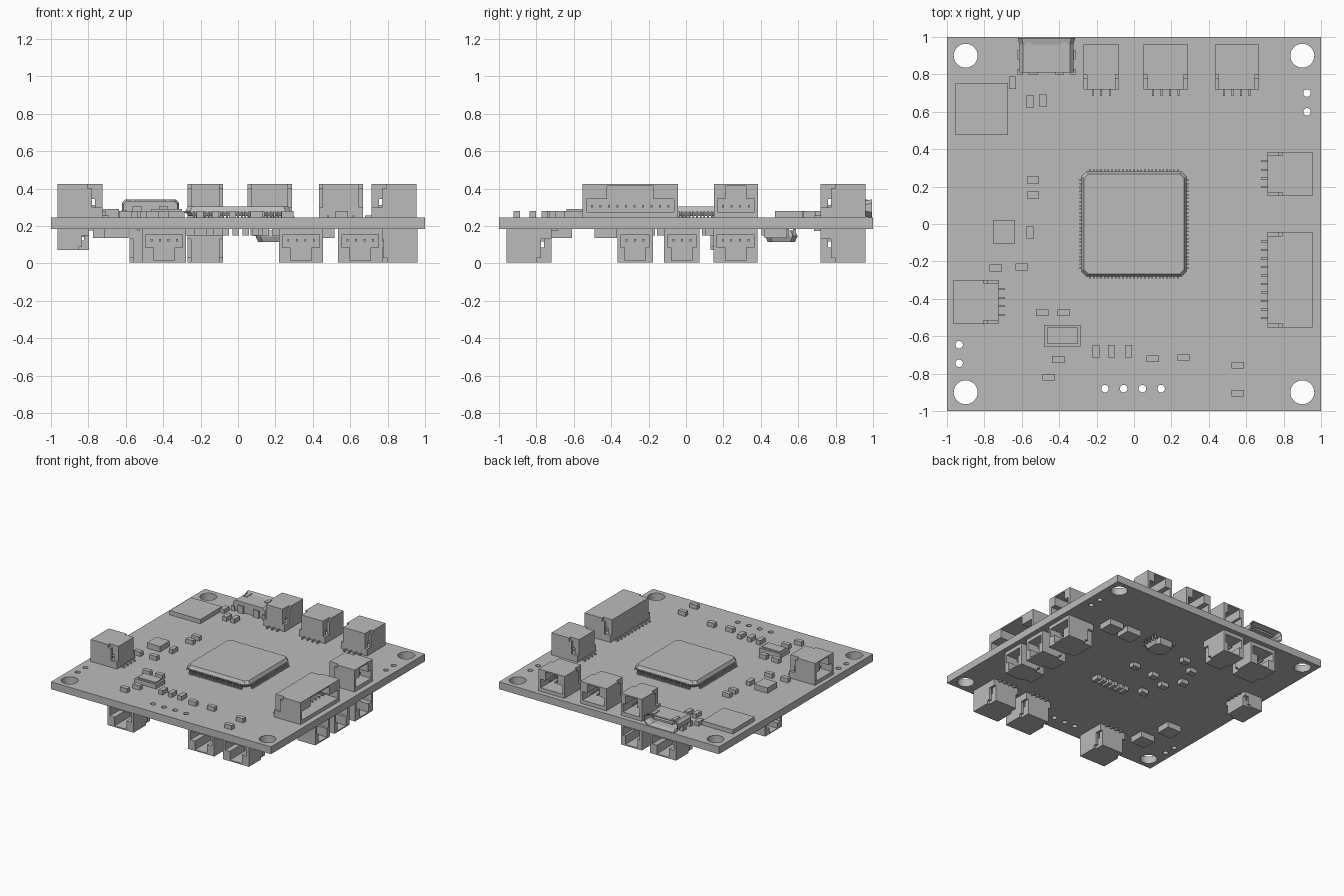
import bpy, bmesh
from math import pi, radians
from mathutils import Matrix, Vector

if "Cube" in bpy.data.objects:
    bpy.data.objects.remove(bpy.data.objects["Cube"])

TOP, BOTTOM = 0.245, 0.185

grey = bpy.data.materials.new("plain_grey")
grey.use_nodes = True
grey.diffuse_color = (0.5, 0.5, 0.5, 1)
grey.node_tree.nodes["Principled BSDF"].inputs["Base Color"].default_value = (0.5, 0.5, 0.5, 1)


def box(bm, x0, x1, y0, y1, z0, z1):
    mid = Vector(((x0 + x1) / 2, (y0 + y1) / 2, (z0 + z1) / 2))
    size = Matrix.Diagonal((x1 - x0, y1 - y0, z1 - z0, 1))
    bmesh.ops.create_cube(bm, size=1, matrix=Matrix.Translation(mid) @ size)


def loft(bm, rings):
    """Skin a row of point rings and cap both ends."""
    loops = [[bm.verts.new(p) for p in ring] for ring in rings]
    n = len(loops[0])
    for a, b in zip(loops, loops[1:]):
        for i in range(n):
            bm.faces.new((a[i], a[(i + 1) % n], b[(i + 1) % n], b[i]))
    bm.faces.new(loops[0])
    bm.faces.new(loops[-1])
    bmesh.ops.recalc_face_normals(bm, faces=bm.faces)


def finish(bm, name, matrix=Matrix()):
    mesh = bpy.data.meshes.new(name)
    bm.to_mesh(mesh)
    bm.free()
    mesh.materials.append(grey)
    obj = bpy.data.objects.new(name, mesh)
    obj.matrix_world = matrix
    bpy.context.collection.objects.link(obj)
    return obj


def placed(x, y, under=False, turn=0):
    """Stand a part on the board's top, or hang it from the underside."""
    m = Matrix.Translation((x, y, BOTTOM if under else TOP)) @ Matrix.Rotation(radians(turn), 4, 'Z')
    return m @ Matrix.Rotation(pi, 4, 'Y') if under else m


# Board with drilled holes
bm = bmesh.new()
box(bm, -1, 1, -1, 1, BOTTOM, TOP)
board = finish(bm, "board")
holes = [(x, y, 0.064) for x in (-0.9, 0.9) for y in (-0.9, 0.9)]
holes += [(0.925, y, 0.02) for y in (0.6, 0.7)]
holes += [(-0.935, y, 0.02) for y in (-0.645, -0.745)]
holes += [(-0.155 + 0.1 * i, -0.88, 0.02) for i in range(4)]
bm = bmesh.new()
for x, y, r in holes:
    bmesh.ops.create_cone(bm, cap_ends=True, segments=32, radius1=r, radius2=r, depth=0.4,
                          matrix=Matrix.Translation((x, y, 0.2)))
cutter = finish(bm, "hole_cutter")
cutter.hide_render = True
cut = board.modifiers.new("holes", 'BOOLEAN')
cut.operation, cut.solver, cut.object = 'DIFFERENCE', 'EXACT', cutter
bpy.context.view_layer.update()
drilled = bpy.data.meshes.new_from_object(board.evaluated_get(bpy.context.evaluated_depsgraph_get()))
board.modifiers.clear()
board.data = drilled
bpy.data.objects.remove(cutter)


# Side-entry sockets, opening toward local -y
def socket(name, x, y, turn, pins, under=False, size=(1, 1, 1)):
    bm = bmesh.new()
    pitch = 0.0455
    w = (pitch * (pins - 1) + 0.1) / 2
    inner, d, h = w - 0.02, 0.12, 0.18
    notch = 0.055 if pins < 9 else 0.125
    box(bm, -w, w, -d, d, 0, 0.03)
    box(bm, -inner, inner, 0.08, d, 0.03, h)
    box(bm, -notch, notch, -d, 0.08, 0.17, h)
    for s in (-1, 1):
        a, b = sorted((s * inner, s * w))
        box(bm, a, b, -d, d - 0.08, 0.03, h)
        box(bm, a, b, d - 0.08, d - 0.055, 0.03, 0.155)
        box(bm, a, b, d - 0.055, d, 0.03, 0.055)
        a, b = sorted((s * notch, s * inner))
        box(bm, a, b, -d, 0.08, 0.1, h)
    for i in range(pins):
        p = (i - (pins - 1) / 2) * pitch
        box(bm, p - 0.005, p + 0.005, d, d + 0.035, 0, 0.012)
        box(bm, p - 0.005, p + 0.005, -0.04, 0.08, 0.055, 0.068)
    finish(bm, name, placed(x, y, under, turn) @ Matrix.Diagonal((*size, 1)))


socket("back_socket_small", -0.175, 0.84, 180, 3)
socket("back_socket_middle", 0.17, 0.84, 180, 4)
socket("back_socket_left", 0.55, 0.84, 180, 4)
socket("left_socket", 0.835, 0.267, 90, 4)
socket("left_socket_long", 0.835, -0.298, 90, 10)
socket("right_socket", -0.845, -0.417, -90, 4)
for x in (-0.395, 0.337, 0.653):
    socket("under_front_socket", x, -0.84, 0, 4, True)
for y, n in ((-0.272, 3), (-0.022, 3), (0.265, 4)):
    socket("under_left_socket", 0.84, y, 90, n, True)
socket("under_back_socket_small", -0.175, 0.84, 180, 3, True)
socket("under_back_socket", -0.463, 0.84, 180, 4, True)
socket("under_right_socket", -0.88, 0.24, -90, 4, True, (0.93, 0.7, 0.63))


# Leaded chips with bevelled bodies
def octagon(r, c, z):
    pts = [(r, -r + c), (r, r - c), (r - c, r), (-r + c, r),
           (-r, r - c), (-r, -r + c), (-r + c, -r), (r - c, -r)]
    return [(x, y, z) for x, y in pts]


def chip(name, x, y, r, h, leads, span, sides, under=False):
    bm = bmesh.new()
    loft(bm, [octagon(r - 0.012, 0.025, 0.01), octagon(r, 0.025, h * 0.5),
              octagon(r, 0.025, h * 0.6), octagon(r - 0.012, 0.025, h)])
    for turn in sides:
        old = set(bm.verts)
        for i in range(leads):
            p = span * (2 * i / (leads - 1) - 1)
            t = span / leads * 0.5
            box(bm, r - 0.01, r + 0.012, p - t, p + t, h * 0.42, h * 0.55)
            box(bm, r + 0.005, r + 0.012, p - t, p + t, 0.006, h * 0.42)
            box(bm, r + 0.005, r + 0.022, p - t, p + t, 0, 0.006)
        new = [v for v in bm.verts if v not in old]
        bmesh.ops.rotate(bm, verts=new, cent=(0, 0, 0), matrix=Matrix.Rotation(radians(turn), 3, 'Z'))
    finish(bm, name, placed(x, y, under))


chip("processor", 0, 0, 0.28, 0.06, 25, 0.235, (0, 90, 180, 270))
chip("under_chip", 0.18, 0.51, 0.085, 0.07, 5, 0.07, (0, 180), True)


# Plain blocks: modules, crystal and small components
def block(name, x, y, w, d, h, under=False):
    bm = bmesh.new()
    box(bm, -w / 2, w / 2, -d / 2, d / 2, 0, h)
    return finish(bm, name, placed(x, y, under))


block("flat_module", -0.815, 0.615, 0.28, 0.28, 0.035)
block("sensor", -0.695, -0.042, 0.12, 0.125, 0.045)
block("crystal_base", -0.383, -0.597, 0.195, 0.115, 0.035)
block("crystal_lid", -0.383, -0.597, 0.165, 0.085, 0.045)
for x, y in ((-0.65, 0.755), (-0.556, 0.655), (-0.487, 0.66), (-0.556, -0.045),
             (-0.203, -0.68), (-0.12, -0.68), (-0.03, -0.68)):
    block("upright_component", x, y, 0.036, 0.068, 0.035)
for x, y in ((-0.54, 0.235), (-0.54, 0.155), (-0.74, -0.235), (-0.6, -0.23), (-0.49, -0.475),
             (-0.375, -0.475), (-0.405, -0.725), (-0.455, -0.82), (0.1, -0.72), (0.265, -0.715),
             (0.555, -0.755), (0.555, -0.905)):
    block("flat_component", x, y, 0.066, 0.036, 0.035)
for i in range(6):
    block("under_row_component", 0.2 - 0.053 * i, -0.2, 0.036, 0.068, 0.035, True)
for x, y in ((0.1, 0.13), (-0.2, -0.13), (-0.1, 0.11), (-0.25, 0.04),
             (-0.14, 0.43), (-0.28, 0.34), (-0.34, 0.17)):
    block("under_component", x, y, 0.066, 0.05, 0.035, True)
for x, y in ((0.62, 0.48), (0.45, 0.48), (-0.65, -0.67), (-0.71, -0.43)):
    block("under_module", x, y, 0.13, 0.12, 0.048, True)

# Metal cable port with flared mouth, tongue, feet and spring tabs
shape = [(-0.11, 0.005), (0.11, 0.005), (0.145, 0.035), (0.145, 0.07),
         (0.125, 0.09), (-0.125, 0.09), (-0.145, 0.07), (-0.145, 0.035)]


def port_ring(y, grow):
    return [(x + (grow if x > 0 else -grow), y, z + (grow if z > 0.05 else -grow)) for x, z in shape]


bm = bmesh.new()
loft(bm, [port_ring(0.81, 0), port_ring(0.96, 0), port_ring(0.995, 0.008),
          port_ring(0.995, 0.002), port_ring(0.96, -0.008), port_ring(0.85, -0.008)])
box(bm, -0.09, 0.09, 0.85, 0.97, 0.05, 0.065)
for s in (-1, 1):
    for c, y0, y1 in ((0.14, 0.8, 0.83), (0.14, 0.88, 0.93)):
        box(bm, s * c - 0.014, s * c + 0.014, y0, y1, 0, 0.04)
    box(bm, s * 0.095 - 0.015, s * 0.095 + 0.015, 0.9, 0.97, 0.088, 0.096)
    box(bm, s * 0.07 - 0.025, s * 0.07 + 0.025, 0.8, 0.83, 0, 0.06)
finish(bm, "cable_port", placed(-0.468, 0))
